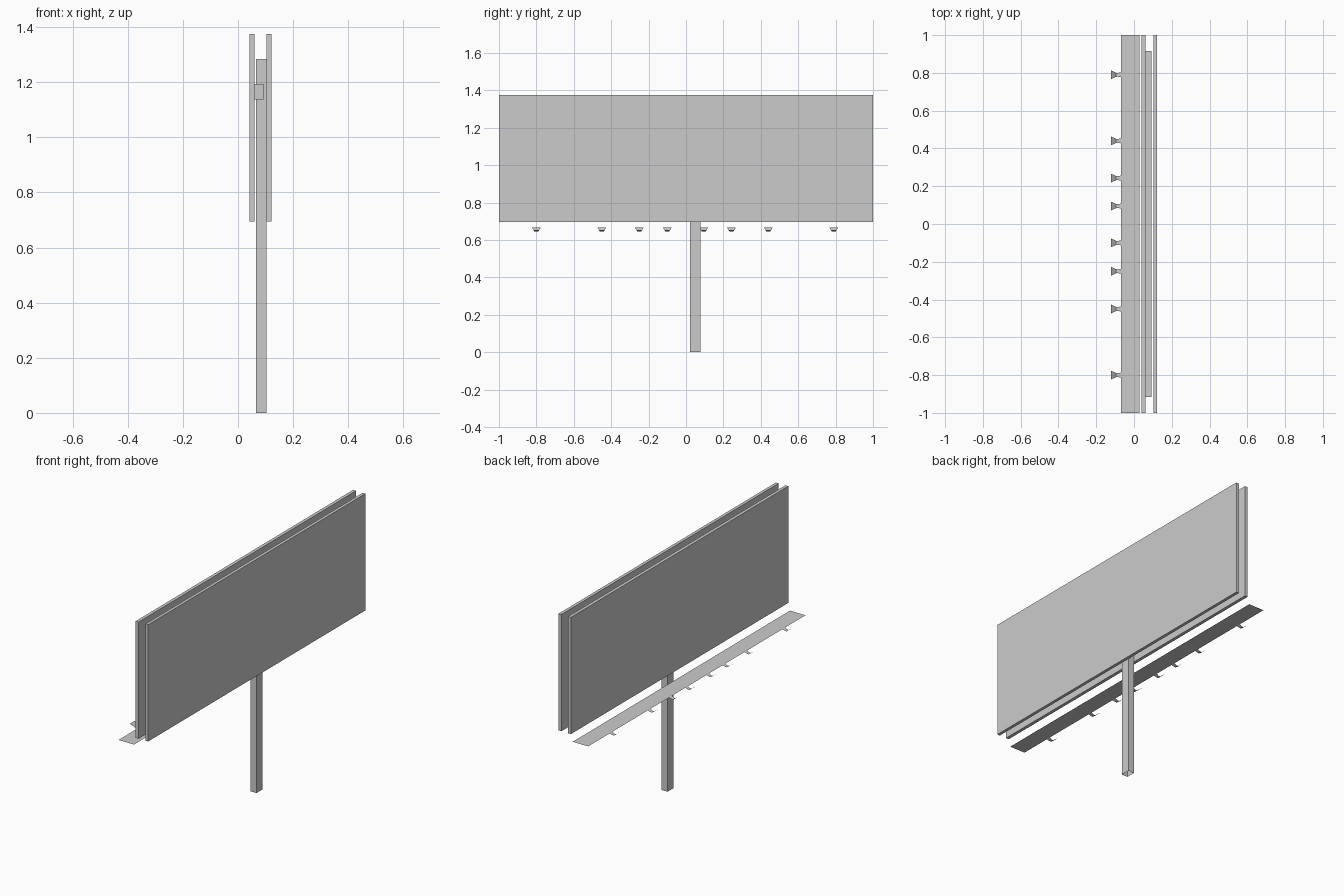
import bpy

if "Cube" in bpy.data.objects:
    bpy.data.objects.remove(bpy.data.objects["Cube"])


def add_mesh(name, verts, faces):
    mesh = bpy.data.meshes.new(name)
    mesh.from_pydata(verts, [], faces)
    mesh.update()
    obj = bpy.data.objects.new(name, mesh)
    bpy.context.collection.objects.link(obj)
    return obj


def box(name, xr, yr, zr, open_ends=False):
    """Axis-aligned box; open_ends leaves the z ends off."""
    verts = [(x, y, z) for z in zr for x, y in
             ((xr[0], yr[0]), (xr[1], yr[0]), (xr[1], yr[1]), (xr[0], yr[1]))]
    faces = [(i, (i + 1) % 4, (i + 1) % 4 + 4, i + 4) for i in range(4)]
    if not open_ends:
        faces += [(3, 2, 1, 0), (4, 5, 6, 7)]
    return add_mesh(name, verts, faces)


# Two advertising panels, back to back
box("left_panel", (0.041, 0.060), (-1, 1), (0.695, 1.375))
box("right_panel", (0.103, 0.121), (-1, 1), (0.695, 1.375))

# Open-bottomed square post and the crossbeam hidden between the panels
box("post", (0.065, 0.104), (0.022, 0.077), (0, 1.285), open_ends=True)
box("crossbeam", (0.058, 0.093), (-0.915, 0.915), (1.138, 1.194))

# Thin service walkway
WALK_Z = 0.653
add_mesh("walkway",
         [(-0.07, -1, WALK_Z), (0.03, -1, WALK_Z), (0.03, 1, WALK_Z), (-0.07, 1, WALK_Z)],
         [(0, 1, 2, 3)])

# Sheet lamps: narrow arm bending up into a flared reflector (x, half width, z)
LAMP = [(-0.07, 0.013, WALK_Z), (-0.085, 0.010, 0.647),
        (-0.095, 0.011, 0.646), (-0.121, 0.023, 0.666)]
for i, y in enumerate((-0.80, -0.45, -0.25, -0.10, 0.095, 0.243, 0.44, 0.79)):
    verts = [(x, y + s * w, z) for x, w, z in LAMP for s in (-1, 1)]
    faces = [(2 * k, 2 * k + 1, 2 * k + 3, 2 * k + 2) for k in range(len(LAMP) - 1)]
    add_mesh(f"lamp_{i + 1}", verts, faces)
